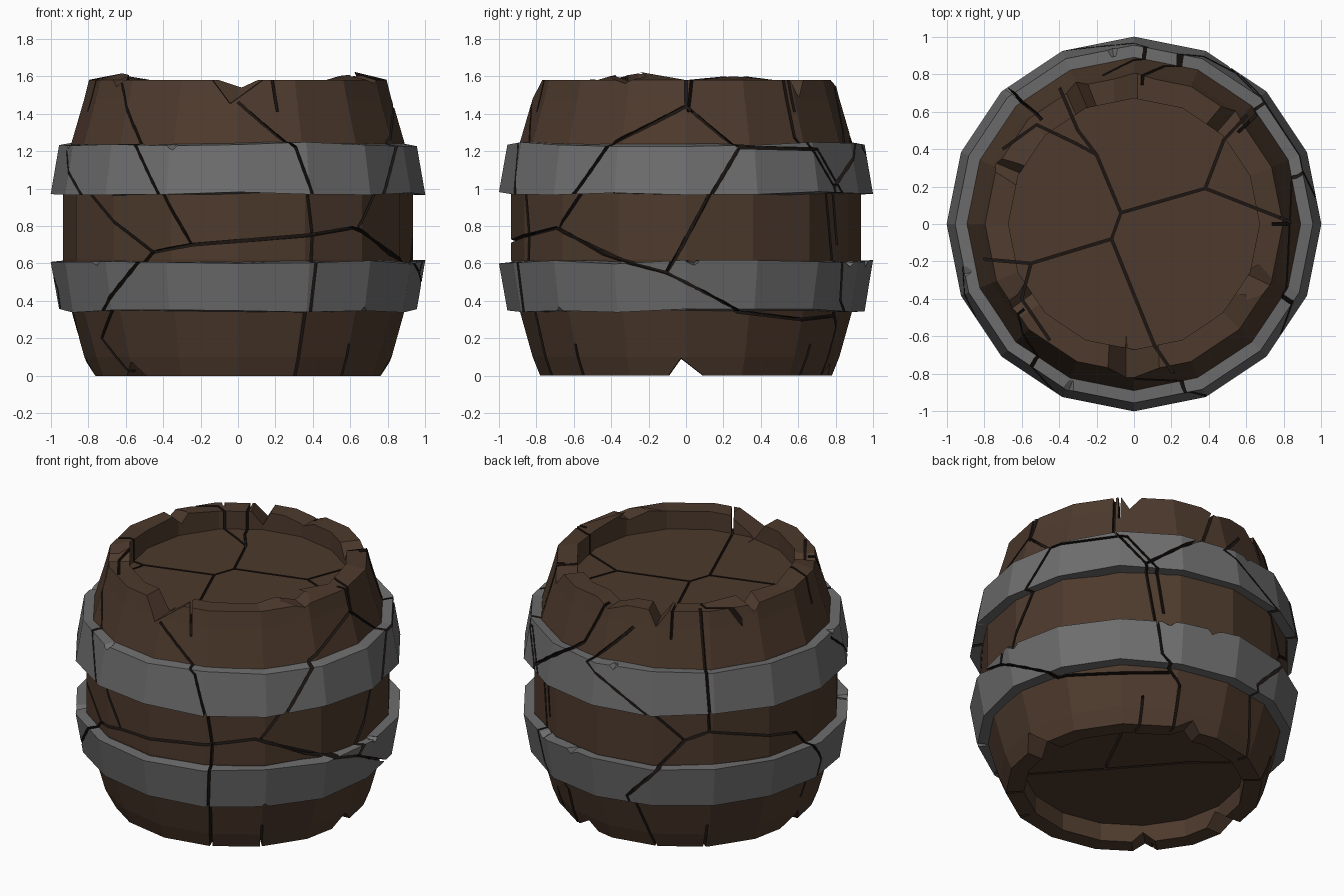
import bpy, bmesh, random
from math import sin, cos, asin, radians, pi
from mathutils import Vector

if "Cube" in bpy.data.objects:
    bpy.data.objects.remove(bpy.data.objects["Cube"])

random.seed(4)
N = 16


def material(name, col):
    m = bpy.data.materials.new(name)
    m.diffuse_color = (*col, 1)
    m.use_nodes = True
    m.node_tree.nodes["Principled BSDF"].inputs["Base Color"].default_value = m.diffuse_color
    return m


WOOD = material("wood", (0.075, 0.042, 0.026))
IRON = material("iron", (0.155, 0.155, 0.155))
DARK = material("crack_shadow", (0.012, 0.008, 0.006))


def finish(name, bm, mat):
    bmesh.ops.recalc_face_normals(bm, faces=bm.faces)
    me = bpy.data.meshes.new(name)
    bm.to_mesh(me)
    bm.free()
    me.materials.append(mat)
    ob = bpy.data.objects.new(name, me)
    bpy.context.collection.objects.link(ob)
    return ob


def polar(r, a, z):
    return Vector((r * cos(a), r * sin(a), z))


def skin(bm, rings, closed):
    """Bridge rings of vertices; cap the ends or close the loop."""
    n, k = len(rings[0]), len(rings)
    for i in range(k if closed else k - 1):
        a, b = rings[i], rings[(i + 1) % k]
        for j in range(n):
            bm.faces.new((a[j], a[(j + 1) % n], b[(j + 1) % n], b[j]))
    if not closed:
        bm.faces.new(rings[0])
        bm.faces.new(rings[-1])


def lathe(name, prof, mat, closed, adjust=lambda i, j, z: z):
    bm = bmesh.new()
    rings = [[bm.verts.new(polar(r, j * 2 * pi / N, adjust(i, j, z))) for j in range(N)]
             for i, (r, z) in enumerate(prof)]
    skin(bm, rings, closed)
    return finish(name, bm, mat)


# barrel body with recessed lids at both ends
SIDE = [(0.78, 0), (0.82, 0.1), (0.89, 0.35), (0.935, 0.62), (0.935, 0.97),
        (0.89, 1.24), (0.82, 1.48), (0.795, 1.58)]
PROF = [(0.67, 0.12), (0.67, 0)] + SIDE + [(0.67, 1.58), (0.67, 1.46)]
RAISED = {15: 0.045, 9: 0.035, 7: 0.025, 1: 0.02}
body = lathe("barrel_body", PROF, WOOD, False,
             lambda i, j, z: z + (RAISED.get(j, 0) if i == len(PROF) - 2 else 0))

# two iron hoops, mirrored about mid height
HOOP = [(0.85, 0.348), (0.955, 0.348), (1.0, 0.608), (0.9, 0.612)]
wave = lambda i, j, z: z + random.uniform(-0.012, 0.012)
lower = lathe("lower_hoop", HOOP, IRON, True, wave)
upper = lathe("upper_hoop", [(r, 1.585 - z) for r, z in HOOP], IRON, True, wave)


def radius(z):
    for (r0, z0), (r1, z1) in zip(SIDE, SIDE[1:]):
        if z <= z1:
            return r0 + (r1 - r0) * (z - z0) / (z1 - z0)
    return SIDE[-1][0]


def angle(az, u, z):
    return radians(az) + asin(max(-1, min(1, u / radius(z))))


def groove(bm, pairs, w=0.008):
    """Thin blade following pairs of (inner, outer) points."""
    rings = []
    for i, (p, q) in enumerate(pairs):
        t = pairs[min(i + 1, len(pairs) - 1)][0] - pairs[max(i - 1, 0)][0]
        s = t.cross(q - p).normalized() * w
        rings.append([bm.verts.new(v) for v in (p + s, q + s, q - s, p - s)])
    skin(bm, rings, False)


# cracks around the side: viewing direction in degrees, then (across, height)
CRACKS = [
    (-90, [(-.65, 1.62), (-.52, 1.23), (-.4, .97), (-.25, .70), (.38, .75), (.62, .79), (.87, .62)]),
    (-90, [(-.25, .70), (-.46, .66), (-.66, .38), (-.74, .2), (-.55, -.02)]),
    (-90, [(-.46, .66), (-.66, .82), (-.8, .97), (-.87, 1.2)]),
    (-90, [(0, 1.46), (.29, 1.22), (.37, .98), (.40, .75), (.30, -.02)]),
    (0, [(0, 1.62), (0, 1.44), (-.38, 1.25), (-.55, 1.0), (-.68, .79), (-.45, .65), (-.1, .55),
         (.28, .34), (.62, .30), (.8, .32)]),
    (0, [(0, 1.44), (.27, 1.22), (.13, .97), (-.1, .55)]),
    (0, [(.27, 1.22), (.66, 1.21), (.8, .97), (.82, .7)]),
    (135, [(-.05, 1.62), (-.02, .84), (-.17, .78), (-.36, .96), (-.68, 1.22), (-.45, 1.46)]),
    (135, [(-.17, .78), (-.48, .39), (-.3, -.02)]),
    (135, [(-.02, .84), (.56, .70), (.68, .46), (.6, .2)]),
    (45, [(-.05, 1.62), (-.05, 1.27), (.15, 1.01), (.24, .4), (.35, .25), (.3, -.02)]),
    (45, [(.55, 1.62), (.49, 1.29), (.15, 1.01)]),
]
bm = bmesh.new()
for az, pts in CRACKS:
    pts = [(angle(az, u, z), z) for u, z in pts]
    path = []
    for (a0, z0), (a1, z1) in zip(pts, pts[1:]):
        path += [(a0 + (a1 - a0) * k / 4, z0 + (z1 - z0) * k / 4) for k in range(4)]
    path.append(pts[-1])
    groove(bm, [(polar(radius(z) - .06, a, z), polar(1.1, a, z)) for a, z in path])
side_cracks = finish("side_crack_cutter", bm, DARK)

# cracks in the lids: (x, y) paths
TOP = [[(.28, -.9), (.11, -.65), (-.12, -.08), (-.07, .06), (-.2, .37), (-.31, .43), (-.52, .53), (-.7, .4)],
       [(-.07, .06), (.38, .19), (.84, .01)], [(.38, .19), (.48, .45), (.66, .64)],
       [(-.12, -.08), (-.55, -.21), (-.9, -.18)], [(-.2, .37), (-.3, .5), (-.42, .78)],
       [(-.55, -.21), (-.6, -.4), (-.45, -.62)]]
BOTTOM = [[(.6, -.6), (.15, -.1), (-.2, .3), (-.6, .62)], [(.15, -.1), (.35, .3), (.5, .7)]]
bm = bmesh.new()
for paths, z0, z1 in ((TOP, 1.41, 1.7), (BOTTOM, .17, -.1)):
    for p in paths:
        groove(bm, [(Vector((x, y, z0)), Vector((x, y, z1))) for x, y in p], 0.007)
lid_cracks = finish("lid_crack_cutter", bm, DARK)


def chips(name, items, r_in, r_out, mat, lift):
    """Diamond wedges pointing inwards: (degrees, height, half width, depth)."""
    bm = bmesh.new()
    for deg, z, w, h in items:
        a = radians(deg)
        tan = Vector((-sin(a), cos(a), 0))
        skew = random.uniform(-.3, .3) * w
        rings = []
        for r, k in ((r_in, lift), (r_out, 1)):
            c = polar(r, a, z)
            rings.append([bm.verts.new(c + v) for v in (
                tan * w * k, Vector((0, 0, h * k)) + tan * skew, -tan * w * k, Vector((0, 0, -h * k)) + tan * skew)])
        skin(bm, rings, False)
    return finish(name, bm, mat)


# broken notches on the rims and hoop edges
rim_chips = chips("rim_chip_cutter", [
    (-90, 1.585, .15, .14), (90, 1.585, .13, .05), (113, 1.6, .08, .12), (157, 1.61, .07, .08),
    (49, 1.6, .08, .12), (-26, 1.6, .11, .04), (-144, 1.6, .09, .06), (0, -.002, .1, .1),
    (180, -.002, .1, .1), (-135, -.002, .08, .08), (75, -.002, .09, .07)], .6, .95, WOOD, .9)
hoop_chips = chips("hoop_chip_cutter", [
    (-45, .345, .06, .06), (-141, .612, .09, .05), (-112, 1.24, .11, .09), (-23, .965, .05, .03),
    (2, .612, .07, .04), (97, 1.24, .09, .08), (171, .345, .05, .05), (80, .612, .1, .07),
    (62, .612, .09, .06), (-165, 1.24, .1, .09)], .9, 1.1, IRON, .15)


def cut(ob, cutter):
    mod = ob.modifiers.new("cut", 'BOOLEAN')
    mod.operation, mod.solver, mod.object = 'DIFFERENCE', 'EXACT', cutter
    mod.use_self, mod.material_mode = True, 'TRANSFER'
    bpy.context.view_layer.objects.active = ob
    bpy.ops.object.modifier_apply(modifier=mod.name)


for ob, tools in ((body, (rim_chips, side_cracks, lid_cracks)),
                  (lower, (hoop_chips, side_cracks)), (upper, (hoop_chips, side_cracks))):
    for tool in tools:
        cut(ob, tool)
for c in (rim_chips, hoop_chips, side_cracks, lid_cracks):
    bpy.data.objects.remove(c)
